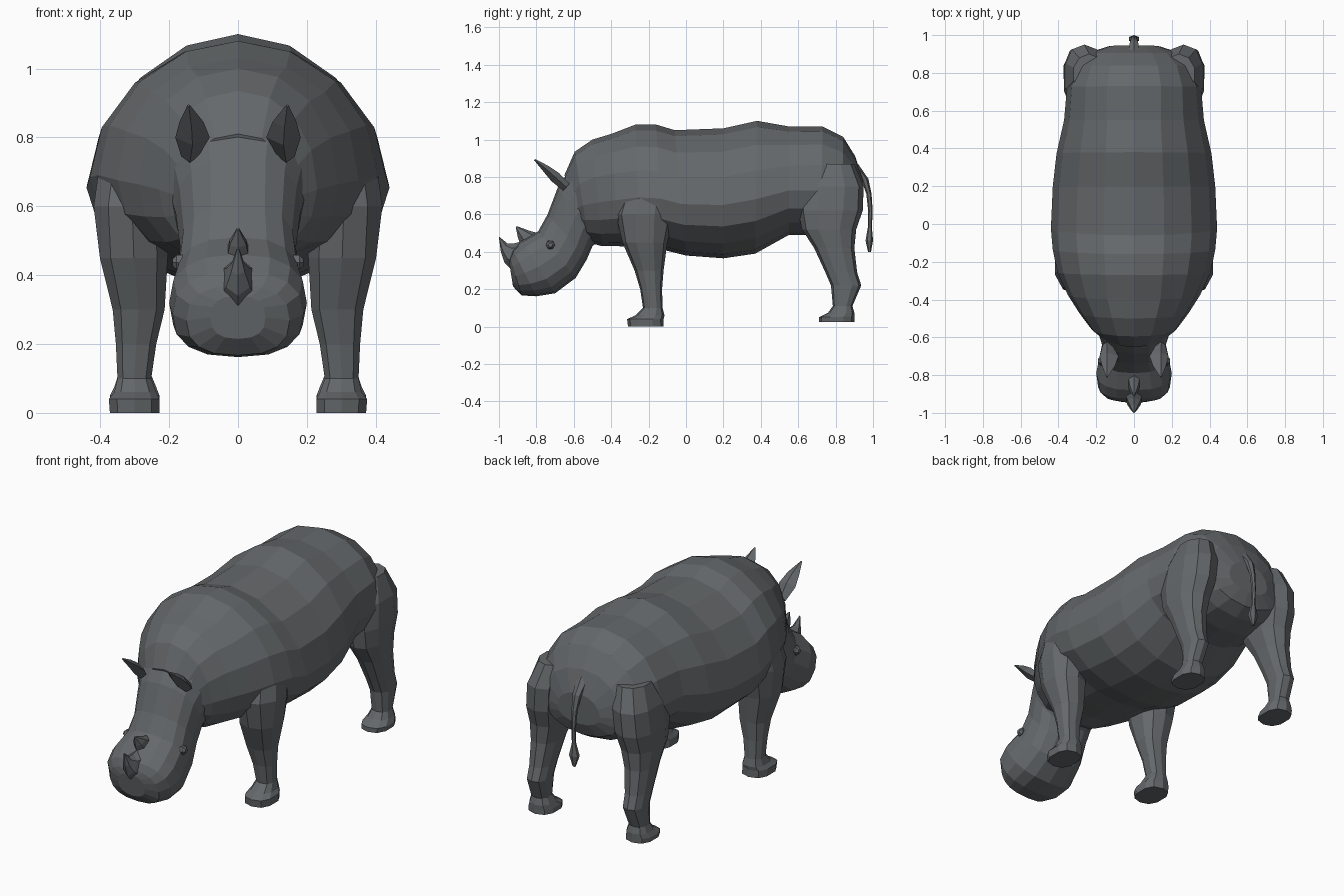
import bpy, bmesh, math
from mathutils import Vector

hide = bpy.data.materials.new("grey hide")
hide.diffuse_color = (0.13, 0.14, 0.147, 1)


def spow(v, e):
    return math.copysign(abs(v) ** e, v)


def loft(name, rings):
    """Skin a list of point rings and cap both ends."""
    bm = bmesh.new()
    vs = [[bm.verts.new(p) for p in r] for r in rings]
    n = len(rings[0])
    for a, b in zip(vs, vs[1:]):
        for i in range(n):
            j = (i + 1) % n
            bm.faces.new((a[i], a[j], b[j], b[i]))
    bm.faces.new(vs[0])
    bm.faces.new(vs[-1])
    bmesh.ops.remove_doubles(bm, verts=bm.verts, dist=0.0005)
    bmesh.ops.recalc_face_normals(bm, faces=bm.faces)
    me = bpy.data.meshes.new(name)
    bm.to_mesh(me)
    bm.free()
    me.materials.append(hide)
    ob = bpy.data.objects.new(name, me)
    bpy.context.collection.objects.link(ob)
    return ob


def slab(ty, tz, by, bz, w, e=1.0, mid=0.5, n=16):
    """Ring through a top and a bottom point of the side profile, half width w."""
    top, bot = Vector((0, ty, tz)), Vector((0, by, bz))
    c = bot.lerp(top, mid)
    ring = []
    for i in range(n):
        a = 2 * math.pi * i / n
        u, s = spow(math.cos(a), e if math.cos(a) > 0 else min(e, 0.95)), spow(math.sin(a), e)
        ring.append(c + ((top - c) * u if u > 0 else (c - bot) * u) + Vector((w * s, 0, 0)))
    return ring


def level(z, y0, y1, x0, x1, side=1, n=10, e=0.8):
    """Horizontal ring filling a box in x and y."""
    return [Vector((side * ((x0 + x1) / 2 + (x1 - x0) / 2 * spow(math.cos(a), e)),
                    (y0 + y1) / 2 + (y1 - y0) / 2 * spow(math.sin(a), e), z))
            for a in (2 * math.pi * (i + 0.5) / n for i in range(n))]


# Torso and neck
torso = [(0.945, 0.79, 0.94, 0.62, 0.13), (0.905, 0.91, 0.91, 0.55, 0.24),
         (0.84, 1.015, 0.84, 0.51, 0.315), (0.73, 1.07, 0.72, 0.49, 0.355),
         (0.55, 1.07, 0.55, 0.49, 0.37, 1.0), (0.38, 1.10, 0.37, 0.39, 0.41, 1.05),
         (0.20, 1.06, 0.20, 0.365, 0.43, 1.05), (-0.06, 1.05, 0.00, 0.38, 0.44, 1.05),
         (-0.16, 1.08, -0.12, 0.41, 0.43, 1.05), (-0.27, 1.08, -0.25, 0.42, 0.405, 1.03),
         (-0.40, 1.03, -0.36, 0.43, 0.35), (-0.50, 1.00, -0.45, 0.43, 0.29),
         (-0.595, 0.935, -0.52, 0.45, 0.23), (-0.65, 0.81, -0.55, 0.50, 0.17)]
loft("torso", [slab(*(r if len(r) > 5 else r + (0.95,)), mid=0.41) for r in torso])

# Head
head = [(-0.60, 0.87, -0.44, 0.48, 0.21, 0.85), (-0.685, 0.745, -0.50, 0.43, 0.182, 0.85),
        (-0.74, 0.60, -0.53, 0.36, 0.168, 0.8), (-0.79, 0.51, -0.59, 0.26, 0.18, 0.8),
        (-0.88, 0.46, -0.70, 0.178, 0.20, 0.8), (-0.925, 0.41, -0.80, 0.162, 0.19, 0.8),
        (-0.94, 0.37, -0.88, 0.167, 0.15, 0.8), (-0.945, 0.34, -0.925, 0.215, 0.08, 0.8)]
loft("head", [slab(*r) for r in head])

# Horns: rings shrinking to a tip
loft("front_horn", [slab(-0.86, 0.46, -0.93, 0.30, 0.06, n=6),
                    slab(-0.92, 0.445, -0.97, 0.34, 0.04, n=6),
                    slab(-0.955, 0.445, -0.99, 0.40, 0.022, n=6),
                    slab(-0.998, 0.48, -1.0, 0.475, 0.003, n=6)])
loft("rear_horn", [slab(-0.79, 0.50, -0.89, 0.45, 0.034, n=6),
                   slab(-0.83, 0.51, -0.90, 0.48, 0.028, n=6),
                   slab(-0.905, 0.537, -0.91, 0.53, 0.004, n=6)])

# Tail with tuft
tail = [(0.89, 0.87, 0.035, 0.03), (0.955, 0.79, 0.025, 0.02), (0.978, 0.71, 0.016, 0.014),
        (0.986, 0.62, 0.012, 0.012), (0.983, 0.53, 0.011, 0.011), (0.98, 0.46, 0.03, 0.02),
        (0.981, 0.40, 0.008, 0.008)]
loft("tail", [level(z, y - ry, y + ry, -rx, rx, n=6, e=1) for y, z, rx, ry in tail])

front = [(0.0, -0.31, -0.12, 0.225, 0.375), (0.04, -0.315, -0.12, 0.225, 0.378),
         (0.06, -0.27, -0.115, 0.235, 0.362), (0.10, -0.23, -0.125, 0.25, 0.352),
         (0.20, -0.245, -0.128, 0.235, 0.357), (0.30, -0.275, -0.12, 0.21, 0.367),
         (0.45, -0.34, -0.10, 0.20, 0.405), (0.60, -0.375, -0.06, 0.19, 0.425),
         (0.74, -0.33, -0.05, 0.18, 0.405)]
rear = [(0.025, 0.71, 0.90, 0.225, 0.372), (0.05, 0.71, 0.90, 0.225, 0.375),
        (0.075, 0.76, 0.90, 0.235, 0.362), (0.11, 0.785, 0.89, 0.25, 0.35),
        (0.22, 0.775, 0.937, 0.24, 0.35), (0.29, 0.745, 0.915, 0.235, 0.352),
        (0.42, 0.685, 0.90, 0.215, 0.36), (0.52, 0.62, 0.91, 0.19, 0.37),
        (0.62, 0.60, 0.945, 0.17, 0.375), (0.75, 0.62, 0.95, 0.16, 0.365),
        (0.87, 0.69, 0.90, 0.15, 0.325)]

for side, tag in ((1, "right"), (-1, "left")):
    # Legs, rounder towards the shoulder and hip
    loft("front_leg_" + tag, [level(*r, side=side, e=0.8 + 0.2 * (r[0] > 0.5)) for r in front])
    loft("rear_leg_" + tag, [level(*r, side=side, e=0.8 + 0.2 * (r[0] > 0.8)) for r in rear])

    # Leaf-shaped ear: narrow stalk, wide middle, pointed tip
    ear = [((0.14, -0.64, 0.745), 0.025, 0.025), ((0.132, -0.70, 0.80), 0.05, 0.03),
           ((0.135, -0.75, 0.845), 0.035, 0.02), ((0.143, -0.81, 0.893), 0.004, 0.004)]
    lift = Vector((0, 0.67, 0.74))
    loft("ear_" + tag, [[Vector((side * p[0], p[1], p[2])) + Vector((w * cx, 0, 0)) + lift * (t * cz)
                         for cx, cz in ((1, 0), (0.2 * side, 1), (-1, 0), (0, -1))] for p, w, t in ear])

    # Eye bump
    loft("eye_" + tag, [[Vector((side * x, -0.725 + r * math.cos(a), 0.437 + r * math.sin(a)))
                         for a in (math.pi * i / 3 for i in range(6))]
                        for x, r in ((0.14, 0.028), (0.178, 0.024), (0.19, 0.012))])
